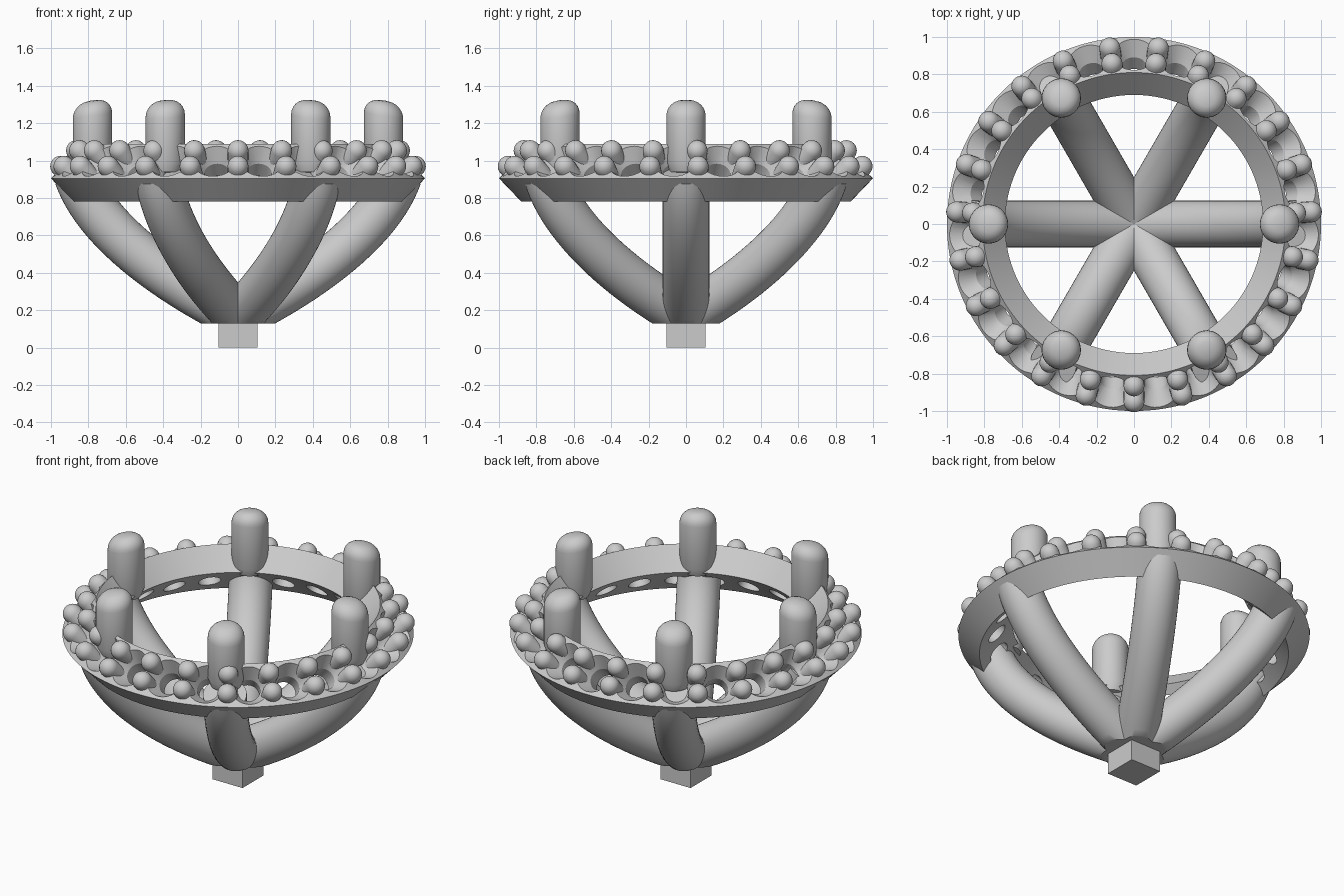
import bpy, bmesh
from math import pi, sin, cos, radians
from mathutils import Matrix, Vector
from mathutils.geometry import interpolate_bezier

if "Cube" in bpy.data.objects:
    bpy.data.objects.remove(bpy.data.objects["Cube"])

GAPS = 23          # stone seats around the halo
LEGS = 6


def lathe(bm, profile, n, mat=Matrix(), closed=False):
    """Revolve (r, z) points about local z; r = 0 makes a pole."""
    rings = []
    for r, z in profile:
        if r == 0:
            rings.append([bm.verts.new(mat @ Vector((0, 0, z)))] * n)
        else:
            rings.append([bm.verts.new(mat @ Vector((r * cos(2 * pi * i / n), r * sin(2 * pi * i / n), z)))
                          for i in range(n)])
    pairs = list(zip(rings, rings[1:]))
    if closed:
        pairs.append((rings[-1], rings[0]))
    for a, b in pairs:
        for i in range(n):
            j = (i + 1) % n
            bm.faces.new(list(dict.fromkeys((a[i], a[j], b[j], b[i]))))


def finish(name, bm, angle=35):
    bmesh.ops.recalc_face_normals(bm, faces=bm.faces)
    me = bpy.data.meshes.new(name)
    bm.to_mesh(me)
    bm.free()
    ob = bpy.data.objects.new(name, me)
    bpy.context.collection.objects.link(ob)
    smooth(ob, angle)
    return ob


def smooth(ob, angle=35):
    bpy.ops.object.select_all(action='DESELECT')
    ob.select_set(True)
    bpy.context.view_layer.objects.active = ob
    bpy.ops.object.shade_smooth_by_angle(angle=radians(angle))


def on_slope(angle, r, z):
    """Frame on the halo's 45 degree top face, z along its normal."""
    return Matrix.Rotation(angle, 4, 'Z') @ Matrix.Translation((r, 0, z)) @ Matrix.Rotation(pi / 4, 4, 'Y')


# halo: tilted rectangular band
bm = bmesh.new()
lathe(bm, [(1.0, .905), (.81, 1.09), (.69, .965), (.88, .78)], 138, closed=True)
halo = finish("halo_band", bm)

# stone seats: countersunk through holes
bm = bmesh.new()
for i in range(GAPS):
    m = on_slope(pi / 2 + 2 * pi * i / GAPS, .905, .9975)
    lathe(bm, [(0, .03), (.132, .03), (.115, 0), (.065, -.085), (.065, -.25), (0, -.25)], 28, m)
cutter = finish("seat_cutter", bm)
cutter.hide_render = True
mod = halo.modifiers.new("seats", 'BOOLEAN')
mod.operation = 'DIFFERENCE'
mod.solver = 'EXACT'
mod.object = cutter
bpy.context.view_layer.objects.active = halo
bpy.ops.object.modifier_apply(modifier=mod.name)
bpy.data.objects.remove(cutter)
smooth(halo, 30)

# beads: two domed pins in every gap between seats
bm = bmesh.new()
R = .056
dome = [(R * cos(k * pi / 12), .012 + R * sin(k * pi / 12)) for k in range(6)] + [(0, .012 + R)]
for i in range(GAPS):
    a = pi / 2 + 2 * pi * (i + .5) / GAPS
    for r, z in ((.857, 1.045), (.942, .961)):
        lathe(bm, [(0, -.08), (R, -.08)] + dome, 20, on_slope(a, r, z))
finish("beads", bm)

# prongs: upright posts with domes leaning inward
bm = bmesh.new()
P = .105
cap = [(P - .08 + .08 * cos(k * pi / 12), 1.24 + .08 * sin(k * pi / 12)) for k in range(7)]
profile = [(0, .93), (.085, .94), (P, .99)] + cap + [(.012, 1.322), (0, 1.322)]
lathe(bm, profile, 40)
for v in bm.verts:
    if v.co.z > 1.2:
        v.co.z -= .15 * v.co.x
    v.co.x += .778
prong_mesh_bm = bm
first = finish("prong_1", bm)
for i in range(1, LEGS):
    ob = bpy.data.objects.new(f"prong_{i + 1}", first.data)
    ob.rotation_euler.z = 2 * pi * i / LEGS
    bpy.context.collection.objects.link(ob)

# legs: curved tubes from the base to the halo, cut flat at the bottom and centre
path = interpolate_bezier(Vector((-.1, 0, .12)), Vector((.3, 0, .3)),
                          Vector((.75, 0, .6)), Vector((.86, 0, .92)), 28)
bm = bmesh.new()
N, rings = 40, []
for k, p in enumerate(path):
    d = (path[min(k + 1, 27)] - path[max(k - 1, 0)]).normalized()
    side = Vector((0, 1, 0))
    up = d.cross(side)
    rings.append([bm.verts.new(p + .125 * (side * cos(2 * pi * i / N) + up * sin(2 * pi * i / N)))
                  for i in range(N)])
for a, b in zip(rings, rings[1:]):
    for i in range(N):
        j = (i + 1) % N
        bm.faces.new((a[i], a[j], b[j], b[i]))
bm.faces.new(rings[0])
bm.faces.new(rings[-1])
for co, no in (((0, 0, .13), (0, 0, -1)), ((0, 0, 0), (-1, 0, 0))):
    cut = bmesh.ops.bisect_plane(bm, geom=bm.verts[:] + bm.edges[:] + bm.faces[:],
                                 plane_co=co, plane_no=no, clear_outer=True)
    edges = [e for e in bm.edges if e.is_boundary]
    bmesh.ops.holes_fill(bm, edges=edges, sides=0)
first = finish("leg_1", bm)
for i in range(1, LEGS):
    ob = bpy.data.objects.new(f"leg_{i + 1}", first.data)
    ob.rotation_euler.z = 2 * pi * i / LEGS
    bpy.context.collection.objects.link(ob)

# base block
bm = bmesh.new()
bmesh.ops.create_cube(bm, size=1, matrix=Matrix.Translation((0, 0, .07)) @ Matrix.Diagonal((.21, .21, .14, 1)))
finish("base_block", bm)
